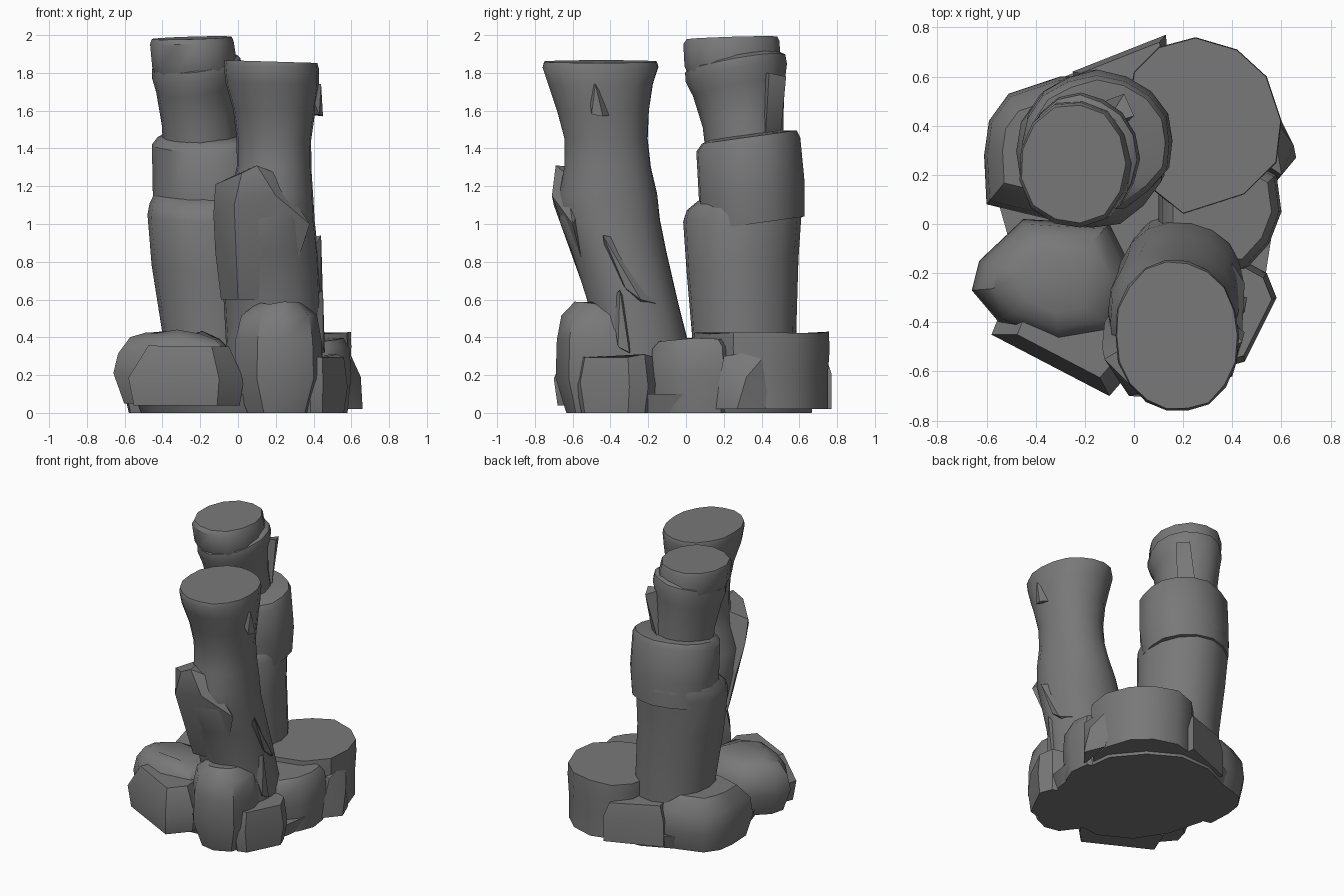
import bpy, bmesh, math, random
from mathutils import Vector

random.seed(4)
if "Cube" in bpy.data.objects:
    bpy.data.objects.remove(bpy.data.objects["Cube"])

stone = bpy.data.materials.new("dark grey stone")
stone.use_nodes = True
GREY = (0.19, 0.19, 0.19, 1)
stone.diffuse_color = GREY
bsdf = next(n for n in stone.node_tree.nodes if n.type == 'BSDF_PRINCIPLED')
bsdf.inputs["Base Color"].default_value = GREY


def finish(name, bm, angle=38):
    bmesh.ops.recalc_face_normals(bm, faces=bm.faces[:])
    mesh = bpy.data.meshes.new(name)
    bm.to_mesh(mesh)
    bm.free()
    obj = bpy.data.objects.new(name, mesh)
    bpy.context.collection.objects.link(obj)
    mesh.materials.append(stone)
    bpy.ops.object.select_all(action='DESELECT')
    obj.select_set(True)
    bpy.context.view_layer.objects.active = obj
    bpy.ops.object.shade_smooth_by_angle(angle=math.radians(angle))
    return obj


def skin(name, loops):
    """Bridge equal-length loops of points and cap both ends."""
    bm = bmesh.new()
    rows = [[bm.verts.new(p) for p in loop] for loop in loops]
    count = len(rows[0])
    for low, high in zip(rows, rows[1:]):
        for i in range(count):
            j = (i + 1) % count
            bm.faces.new((low[i], low[j], high[j], high[i]))
    bm.faces.new(rows[0][::-1])
    bm.faces.new(rows[-1])
    return finish(name, bm)


def column(name, rings, sides=16, rough=0.025, tilt=(0, 0)):
    """Weathered shaft; each ring is x range, y range, height."""
    wobble = [1 + random.uniform(-rough, rough) for _ in range(sides)]
    loops = []
    for x0, x1, y0, y1, z in rings:
        loop = []
        for i, w in enumerate(wobble):
            a = math.tau * i / sides
            w *= 1 + random.uniform(-rough, rough) / 3
            dx = math.cos(a) * (x1 - x0) / 2 * w
            dy = math.sin(a) * (y1 - y0) / 2 * w
            dz = (tilt[0] * dx + tilt[1] * dy) if z > 0.1 else 0
            loop.append(((x0 + x1) / 2 + dx, (y0 + y1) / 2 + dy, z + dz))
        loops.append(loop)
    return skin(name, loops)


def boulder(name, outline, levels):
    """Plan outline scaled about its middle at each height."""
    cx = sum(p[0] for p in outline) / len(outline)
    cy = sum(p[1] for p in outline) / len(outline)
    loops = []
    for z, s in levels:
        loops.append([(cx + (x - cx) * s, cy + (y - cy) * s,
                       z + (random.uniform(-0.012, 0.012) if z > 0.1 else 0))
                      for x, y in outline])
    return skin(name, loops)


def shard(name, points):
    """Broken piece made as a convex hull."""
    bm = bmesh.new()
    for p in points:
        bm.verts.new(p)
    bmesh.ops.convex_hull(bm, input=bm.verts[:])
    loose = [v for v in bm.verts if not v.link_faces]
    bmesh.ops.delete(bm, geom=loose, context='VERTS')
    return finish(name, bm, 32)


# Leaning front column with a flared head
column("front_column", [
    (-.05, .44, -.50, .05, 0), (-.07, .45, -.50, .01, .40),
    (-.08, .44, -.53, -.04, .60), (-.11, .43, -.61, -.10, .85),
    (-.10, .41, -.68, -.13, 1.02), (-.04, .40, -.68, -.15, 1.16),
    (-.01, .39, -.65, -.18, 1.30), (-.01, .39, -.65, -.20, 1.45),
    (-.03, .41, -.69, -.19, 1.60), (-.07, .43, -.74, -.17, 1.74),
    (-.08, .43, -.77, -.14, 1.83), (-.075, .425, -.76, -.15, 1.86)],
    sides=18, tilt=(-.03, 0))

# Back column in stacked, ledged tiers
column("back_column_lower", [
    (-.40, .14, .03, .58, 0), (-.40, .14, .03, .58, .42),
    (-.455, .13, .00, .59, .78), (-.48, .13, -.02, .61, 1.05),
    (-.47, .11, .00, .62, 1.11), (-.44, .09, .08, .60, 1.17)], tilt=(0, .12))
column("back_column_middle", [
    (-.455, .14, .07, .62, 1.00), (-.46, .16, .06, .62, 1.18),
    (-.46, .15, .05, .60, 1.42), (-.43, .13, .08, .58, 1.46),
    (-.36, .00, .13, .48, 1.47)], tilt=(0, .14))
column("back_column_neck", [
    (-.39, .01, .11, .51, 1.38), (-.40, -.01, .09, .51, 1.55),
    (-.43, -.01, .04, .52, 1.72), (-.45, .02, .00, .53, 1.80),
    (-.45, .01, .00, .52, 1.85), (-.42, -.02, .03, .49, 1.87)], tilt=(.12, .18))
column("back_column_crown", [
    (-.43, -.03, .02, .50, 1.77), (-.46, .00, -.01, .51, 1.84),
    (-.47, -.02, -.02, .50, 1.96), (-.46, -.03, .00, .49, 1.985)],
    sides=13, tilt=(.03, .03))

# Broken slabs clinging to the columns
shard("front_slab", [
    (-.12, -.55, 1.21), (.02, -.69, 1.27), (.10, -.69, 1.31), (.20, -.64, 1.27),
    (.05, -.45, 1.29), (-.13, -.50, 1.05), (-.02, -.70, 1.10), (.20, -.71, 1.15),
    (.38, -.60, 1.00), (.00, -.52, .60), (.25, -.50, .60), (-.09, -.35, .60),
    (-.12, -.40, .85)])
shard("side_fin_upper", [
    (.44, -.44, .94), (.40, -.38, .93), (.44, -.32, .66), (.45, -.24, .60),
    (.40, -.16, .58), (.36, -.42, .80), (.35, -.25, .55)])
shard("side_fin_lower", [
    (.45, -.35, .65), (.46, -.30, .32), (.45, -.36, .35), (.38, -.40, .60),
    (.36, -.28, .30), (.38, -.30, .55)])
shard("head_chip", [
    (.44, -.48, 1.74), (.45, -.44, 1.57), (.43, -.50, 1.58),
    (.36, -.52, 1.74), (.36, -.38, 1.58)])
shard("neck_chip", [
    (.00, .44, 1.80), (-.04, .53, 1.78), (-.12, .50, 1.46),
    (-.02, .42, 1.46), (-.12, .40, 1.80)])

# Flat foot under the pile
column("foot_slab", [
    (-.50, .55, -.50, .68, 0), (-.54, .58, -.54, .70, .10)], sides=14)

# Boulders around the foot
boulder("left_boulder", [
    (-.66, -.27), (-.63, -.15), (-.45, .02), (-.10, .00), (.00, -.20),
    (-.04, -.45), (-.30, -.50), (-.55, -.40)],
    [(.05, .82), (.20, 1), (.32, .92), (.40, .72), (.43, .45)])
boulder("front_left_slab", [
    (-.58, -.45), (-.10, -.70), (.03, -.55), (.00, -.30), (-.50, -.25)],
    [(.04, .92), (.18, 1), (.35, .70)])
boulder("front_boulder", [
    (-.02, -.50), (.10, -.66), (.25, -.69), (.40, -.62), (.45, -.45),
    (.40, -.25), (.05, -.25)],
    [(0, .72), (.18, 1), (.38, .97), (.52, .85), (.58, .50)])
boulder("right_front_slab", [
    (.38, -.58), (.45, -.56), (.58, -.30), (.54, -.20), (.45, -.15),
    (.25, -.20), (.28, -.52)], [(0, .88), (.15, 1), (.30, .88)])
boulder("right_boulder", [
    (.10, -.17), (.45, -.19), (.55, -.08), (.60, .05), (.58, .20),
    (.40, .30), (.10, .20)], [(0, .90), (.20, 1), (.34, .95), (.39, .80)])
boulder("back_right_drum", [
    (.00, .20), (.20, .04), (.45, .12), (.58, .25), (.60, .42), (.54, .60),
    (.42, .71), (.25, .76), (.10, .72), (.00, .62), (-.03, .45)],
    [(.02, .97), (.20, .97), (.34, 1), (.42, .99)])
boulder("back_left_boulder", [
    (-.60, .08), (-.35, .02), (-.10, .10), (-.10, .60), (-.30, .60),
    (-.51, .53), (-.59, .42), (-.61, .28)],
    [(0, .85), (.14, 1), (.28, .94), (.38, .65)])
boulder("back_slab", [
    (-.25, .62), (-.20, .40), (.15, .50), (.13, .77)],
    [(.02, 1), (.20, 1), (.30, .85)])
shard("right_spur", [
    (.66, .27, .02), (.65, .32, .19), (.60, .20, .30), (.56, .45, .34),
    (.60, .42, .02), (.56, .15, .02), (.45, .30, .30)])
